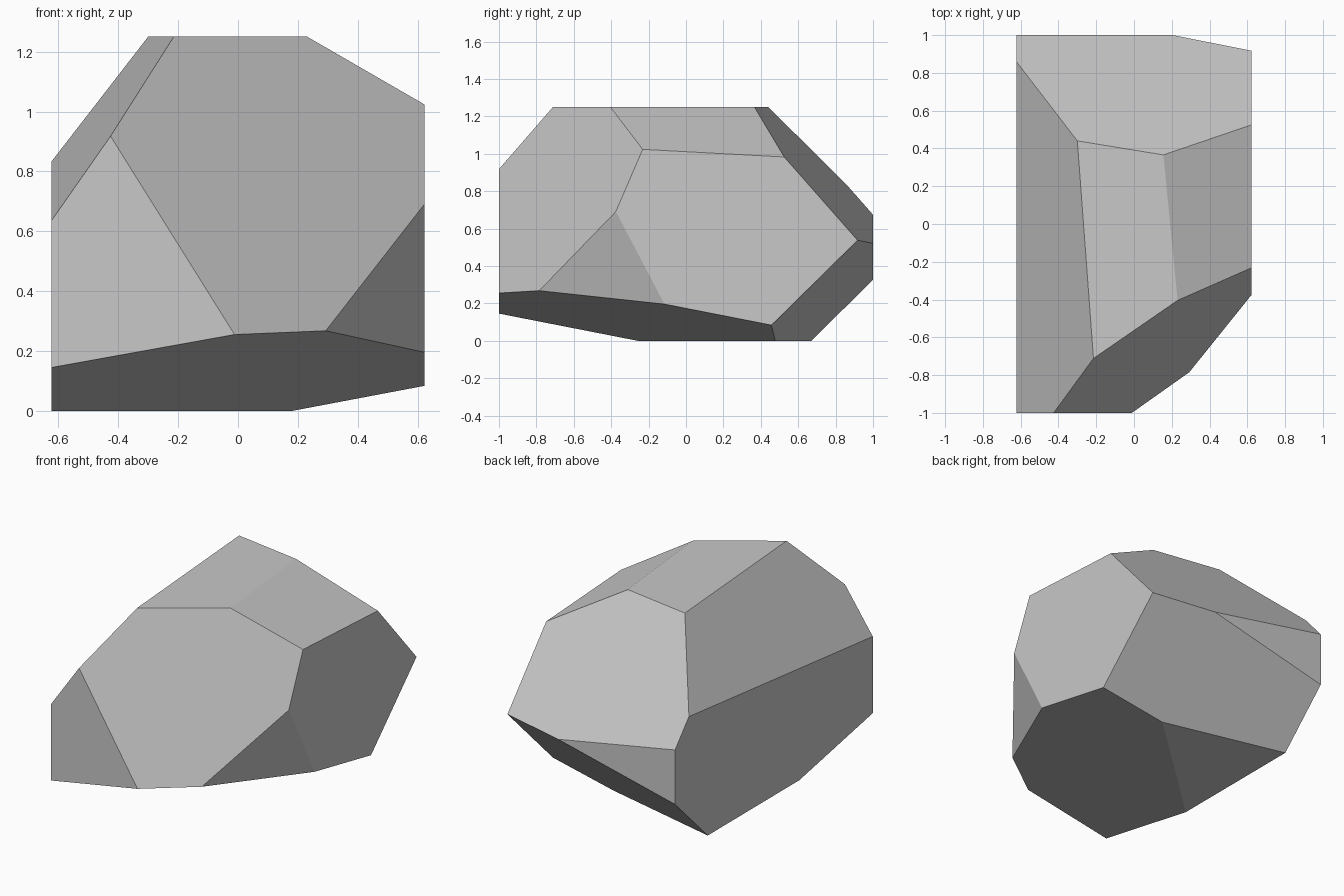
import bpy
import bmesh
from mathutils import Vector

cube = bpy.data.objects.get("Cube")
if cube:
    bpy.data.objects.remove(cube, do_unlink=True)

# Stone material
stone = bpy.data.materials.new("stone_grey")
stone.use_nodes = True
colour = (0.58, 0.58, 0.58, 1)
stone.diffuse_color = colour
shader = next(n for n in stone.node_tree.nodes if n.type == "BSDF_PRINCIPLED")
shader.inputs["Base Color"].default_value = colour
shader.inputs["Roughness"].default_value = 0.9


def chip(bm, normal, distance):
    """Slice off everything beyond the plane normal . p = distance and cap it."""
    normal = Vector(normal)
    point = normal * (distance / normal.length_squared)
    cut = bmesh.ops.bisect_plane(
        bm, geom=bm.verts[:] + bm.edges[:] + bm.faces[:], dist=1e-5,
        plane_co=point, plane_no=normal, clear_outer=True)
    rim = [e for e in cut["geom_cut"]
           if isinstance(e, bmesh.types.BMEdge) and e.is_boundary]
    bmesh.ops.holes_fill(bm, edges=rim, sides=0)


# Rough block that the boulder is chipped from
size = Vector((1.245, 2, 1.25))
bm = bmesh.new()
bmesh.ops.create_cube(bm, size=1)
for v in bm.verts:
    v.co = Vector(((v.co.x * size.x), (v.co.y * size.y), (v.co.z + 0.5) * size.z))

# Facets: outward direction and plane distance
facets = {
    "upper_side_slope": ((-1.429, -0.106, 1), 1.632),
    "front_slope": ((1.6, -2.32, 1), 2.557),
    "upper_far_slope": ((0.554, 0.054, 1), 1.356),
    "back_slope": ((0.185, 1.135, 1), 1.694),
    "front_underside": ((0.18, -0.196, -1), -0.0615),
    "back_underside": ((0.236, 0.985, -1), 0.5125),
    "front_corner": ((1, -0.522, -0.274), 0.629),
}
for normal, distance in facets.values():
    chip(bm, normal, distance)

bmesh.ops.recalc_face_normals(bm, faces=bm.faces[:])
mesh = bpy.data.meshes.new("boulder")
bm.to_mesh(mesh)
bm.free()
mesh.materials.append(stone)
boulder = bpy.data.objects.new("boulder", mesh)
bpy.context.collection.objects.link(boulder)
